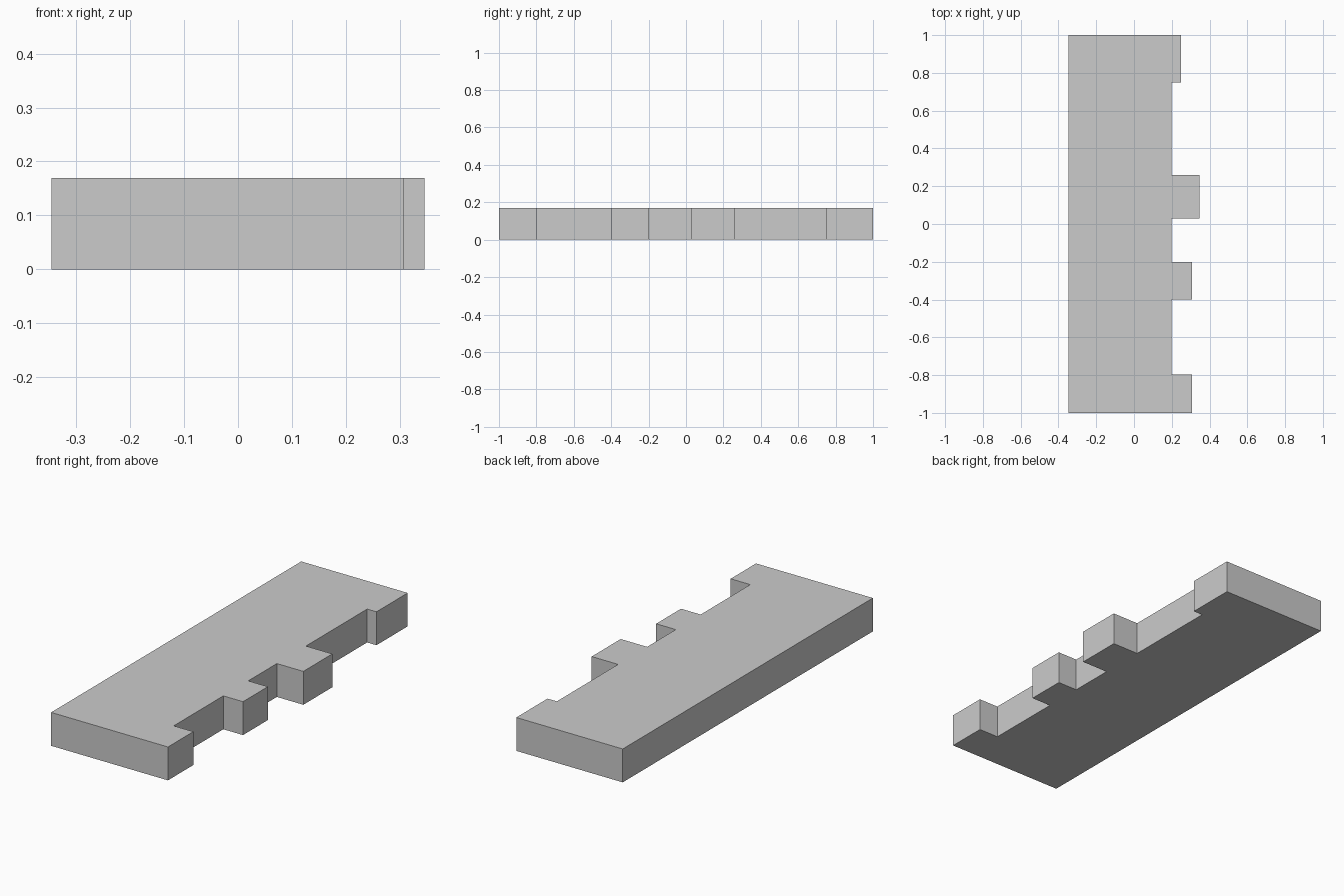
import bpy, bmesh

if "Cube" in bpy.data.objects:
    bpy.data.objects.remove(bpy.data.objects["Cube"])

HEIGHT = 0.169
BACK_X, NOTCH_X = -0.346, 0.198
# Teeth along the right edge: (y start, y end, x reach)
TEETH = [(-1.0, -0.797, 0.308), (-0.40, -0.201, 0.308),
         (0.028, 0.26, 0.346), (0.75, 1.0, 0.25)]

# Outline: straight back edge, then the toothed edge from front to back
outline = [(BACK_X, 1.0), (BACK_X, -1.0)]
for y0, y1, reach in TEETH:
    if y0 > -1.0:
        outline.append((NOTCH_X, y0))
    outline += [(reach, y0), (reach, y1)]
    if y1 < 1.0:
        outline.append((NOTCH_X, y1))

# Extrude the outline into a solid plate
bm = bmesh.new()
face = bm.faces.new([bm.verts.new((x, y, 0)) for x, y in outline])
result = bmesh.ops.extrude_face_region(bm, geom=[face], use_keep_orig=True)
top = [g for g in result["geom"] if isinstance(g, bmesh.types.BMVert)]
bmesh.ops.translate(bm, verts=top, vec=(0, 0, HEIGHT))
bmesh.ops.recalc_face_normals(bm, faces=bm.faces)

mesh = bpy.data.meshes.new("notched_plate")
bm.to_mesh(mesh)
bm.free()
plate = bpy.data.objects.new("notched_plate", mesh)
bpy.context.collection.objects.link(plate)
